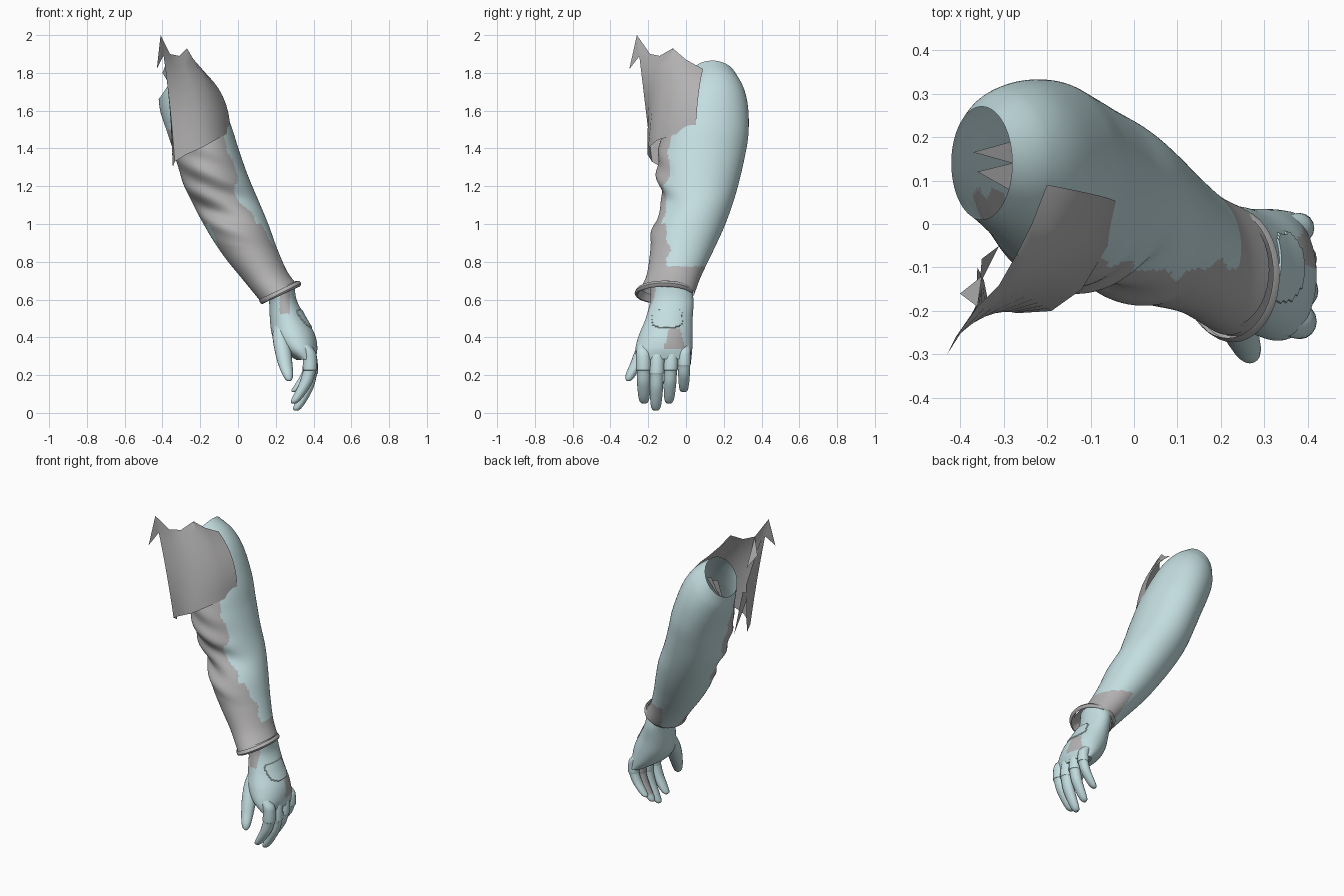
import bpy, bmesh, math
from mathutils import Vector

cube = bpy.data.objects.get("Cube")
if cube:
    bpy.data.objects.remove(cube, do_unlink=True)


def material(name, rgb):
    m = bpy.data.materials.new(name)
    m.use_nodes = True
    m.diffuse_color = (*rgb, 1)
    bsdf = m.node_tree.nodes["Principled BSDF"]
    bsdf.inputs["Base Color"].default_value = (*rgb, 1)
    bsdf.inputs["Roughness"].default_value = 0.8
    return m


TEAL = material("pale teal", (0.55, 0.73, 0.75))
GREY = material("warm grey", (0.45, 0.44, 0.44))


def finish(name, bm, mats, smooth=True):
    mesh = bpy.data.meshes.new(name)
    bm.to_mesh(mesh)
    bm.free()
    obj = bpy.data.objects.new(name, mesh)
    bpy.context.collection.objects.link(obj)
    for m in mats:
        mesh.materials.append(m)
    if smooth:
        bpy.ops.object.select_all(action='DESELECT')
        obj.select_set(True)
        bpy.context.view_layer.objects.active = obj
        bpy.ops.object.shade_smooth_by_angle(angle=math.radians(40))
    return obj


def spline(keys, steps):
    """Smooth in-between values through a list of equal-length tuples."""
    out = []
    for i in range(len(keys) - 1):
        p = [keys[max(0, min(len(keys) - 1, i + k))] for k in (-1, 0, 1, 2)]
        for s in range(steps):
            t = s / steps
            out.append([b + 0.5 * t * (c - a + t * (2*a - 5*b + 4*c - d + t * (3*(b - c) + d - a)))
                        for a, b, c, d in zip(*p)])
    return out + [list(keys[-1])]


def loft(keys, segs, steps, cap=False, bump=None):
    """Skin rings given as left x,z / right x,z / front y / back y."""
    bm = bmesh.new()
    rows = []
    for lx, lz, rx, rz, y0, y1 in spline(keys, steps):
        row = []
        for k in range(segs):
            a = math.tau * k / segs
            c, s = math.cos(a), math.sin(a)
            p = Vector(((lx + rx) / 2 + c * (rx - lx) / 2, (y0 + y1) / 2 + s * (y1 - y0) / 2,
                        (lz + rz) / 2 + c * (rz - lz) / 2))
            if bump:
                p += Vector((c, s, 0)) * bump(p, a)
            row.append(bm.verts.new(p))
        rows.append(row)
    for a, b in zip(rows, rows[1:]):
        for k in range(segs):
            n = (k + 1) % segs
            bm.faces.new((a[k], b[k], b[n], a[n]))
    if cap:
        bm.faces.new(rows[-1][::-1])
    bmesh.ops.recalc_face_normals(bm, faces=bm.faces)
    return bm


def limb(path, segs=16, steps=5):
    """Tapering digit: path of x, y, z, radius x, radius y."""
    return loft([(x - r, z, x + r, z, y - q, y + q) for x, y, z, r, q in path], segs, steps, True)


# Arm: bare at the back, creased sleeve at the front
arm_rings = [
    (-.42, 1.66, -.28, 1.865, .01, .27),
    (-.41, 1.59, -.19, 1.80, -.02, .31),
    (-.38, 1.50, -.115, 1.70, -.065, .33),
    (-.35, 1.41, -.04, 1.53, -.125, .33),
    (-.32, 1.31, .005, 1.39, -.15, .31),
    (-.28, 1.19, .055, 1.25, -.148, .28),
    (-.225, 1.08, .11, 1.12, -.125, .245),
    (-.16, .96, .16, 1.0, -.178, .20),
    (-.075, .83, .207, .87, -.19, .14),
    (.03, .70, .26, .75, -.21, .08),
    (.12, .59, .315, .675, -.255, .045)]


def sleeve(p):
    wave = .012 * math.sin(31 * p.z) + .006 * math.sin(67 * p.z)
    dx = p.x + .15 - (1.4 - p.z) * .45
    if p.z < .78 + wave and dx > -.04:
        return True
    if p.z < 1:
        return p.y < -.09 + wave - .08 * dx
    base = -.085 + .05 * min(1, max(0, (p.z - 1.2) / .1))
    return p.z < 1.5 and p.y < base + wave - .55 * dx


def crease(p, a):
    front = max(0, -math.sin(a + .3)) ** 2
    fade = max(0, math.cos((p.z - 1.17) * 5.5)) if abs(p.z - 1.17) < .28 else 0
    return .012 * front * fade * math.sin(40 * p.z + 3 * a)


bm = loft(arm_rings, 120, 16, bump=crease)
for f in bm.faces:
    f.material_index = int(sleeve(f.calc_center_median()))
finish("arm_and_sleeve", bm, [TEAL, GREY])

# Flared cuff rim, proud of the arm at the front only
bm = loft([(.11, .60, .32, .70, -.262, .035),
           (.12, .58, .335, .688, -.272, .038),
           (.135, .58, .325, .668, -.258, .03),
           (.13, .62, .31, .70, -.235, .025)], 40, 2)
finish("cuff_rim", bm, [GREY])

# Torn panel wrapped around the front of the upper arm
lower = [(-.345, -.13, 1.30), (-.335, -.18, 1.33), (-.27, -.205, 1.37), (-.19, -.20, 1.405),
         (-.12, -.15, 1.445), (-.06, -.05, 1.475), (-.04, .05, 1.48)]
upper = [(-.365, -.20, 1.80), (-.41, -.26, 2.0), (-.36, -.19, 1.90), (-.31, -.14, 1.89),
         (-.27, -.07, 1.93), (-.235, 0, 1.87), (-.20, .09, 1.82)]
bm = bmesh.new()
lines = []
for i, (a, b) in enumerate(zip(lower, upper)):
    a, b = Vector(a), Vector(b)
    swell = Vector((.04, -.005, .025)) * (i / 6)
    lines.append([bm.verts.new(a.lerp(b, t / 8) + swell * t / 2 * (1 - t / 8))
                  for t in range(9)])
for a, b in zip(lines, lines[1:]):
    for j in range(8):
        bm.faces.new((a[j], b[j], b[j + 1], a[j + 1]))
finish("torn_panel", bm, [GREY])

# Loose shreds at the panel edge and within the open shoulder
shreds = [((-.41, -.26, 2.0), (-.43, -.30, 1.82), (-.385, -.23, 1.91)),
          ((-.36, -.19, 1.90), (-.40, -.16, 1.80), (-.35, -.12, 1.72)),
          ((-.345, -.13, 1.30), (-.36, -.10, 1.62), (-.365, -.2, 1.80)),
          ((-.31, -.05, 1.31), (-.35, -.08, 1.58), (-.355, -.14, 1.55)),
          ((-.37, .165, 1.62), (-.28, .14, 1.74), (-.28, .19, 1.76)),
          ((-.36, .12, 1.58), (-.28, .075, 1.70), (-.28, .14, 1.72))]
for n, tri in enumerate(shreds):
    bm = bmesh.new()
    bm.faces.new([bm.verts.new(p) for p in tri])
    finish("shred_%d" % (n + 1), bm, [GREY], False)

# Palm with a rounded pad on its back and worn patches
bm = loft([(.15, .64, .30, .68, -.19, .03),
           (.165, .58, .31, .60, -.19, .04),
           (.17, .48, .355, .51, -.215, .035),
           (.185, .40, .405, .42, -.25, .035),
           (.235, .33, .42, .345, -.268, .033),
           (.31, .28, .41, .285, -.26, .028)], 88, 12, True)
pad = []
for f in bm.faces:
    c = f.calc_center_median()
    back = f.normal.x > .2
    if back and ((c.y + .10) / .08) ** 4 + ((c.z - .5) / .05) ** 4 < 1:
        pad.append(f)
    worn_back = back and .34 < c.z < .45 and abs(c.y + .06) < .02 + .3 * (.47 - c.z)
    worn_front = f.normal.y < -.3 and c.z > .525 and .22 < c.x < .275
    f.material_index = int(worn_back or worn_front)
bmesh.ops.inset_region(bm, faces=pad, thickness=.003, depth=.004)
finish("palm", bm, [TEAL, GREY])

# Fingers: sideways position at knuckle and tip, tip height, girth, extra curl
fingers = {"index": (-.225, -.222, .05, .04, .012), "middle": (-.15, -.16, .012, .039, 0),
           "ring": (-.075, -.09, .05, .037, .004), "little": (-.008, -.012, .11, .034, .012)}
for name, (y0, y1, tip, r, curl) in fingers.items():
    drop = .36 - tip
    path = []
    for t, x, k in ((0, .35, .8), (.12, .375, .98), (.25, .384, 1), (.42, .386, 1.02), (.45, .384, .92),
                    (.65, .367, .9), (.85, .335, .78), (.96, .314, .6), (1, .308, .3)):
        path.append((x - curl * t, y0 + (y1 - y0) * t, .36 - drop * t, r * k * .95, r * k))
    bm = limb(path)
    for f in bm.faces:
        z = f.calc_center_median().z
        f.material_index = int(name == "ring" and f.normal.x < -.5 and .1 < z < .28)
    finish(name + "_finger", bm, [TEAL, GREY])

# Thumb
thumb = [(.235, -.15, .48, .04, .04), (.228, -.18, .41, .045, .05), (.238, -.224, .33, .044, .045),
         (.25, -.26, .26, .038, .036), (.262, -.288, .21, .03, .029), (.268, -.30, .18, .02, .02),
         (.27, -.305, .168, .008, .008)]
finish("thumb", limb(thumb), [TEAL])
